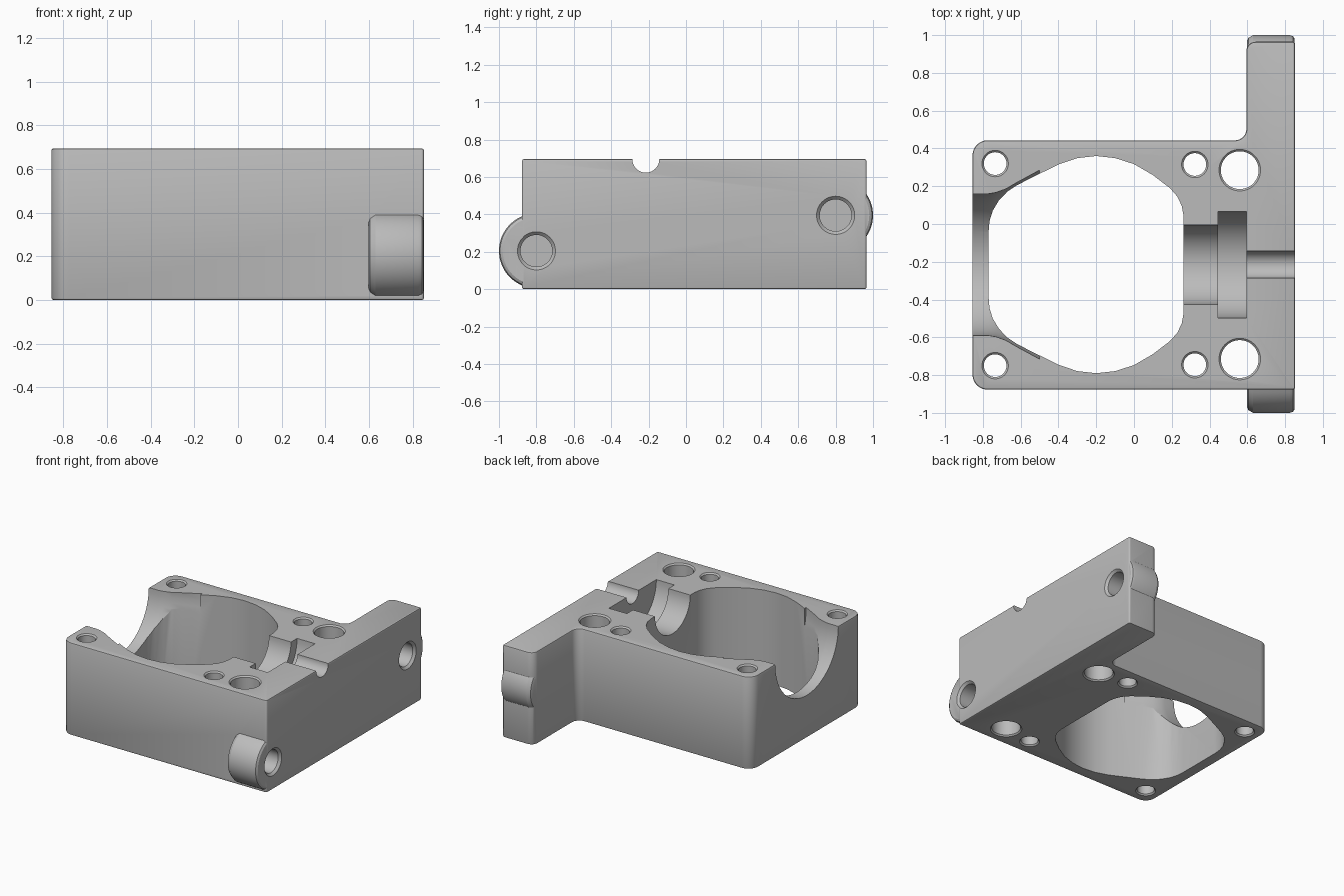
import bpy
import bmesh
from math import cos, sin, pi, radians
from mathutils import Vector, Matrix

if "Cube" in bpy.data.objects:
    bpy.data.objects.remove(bpy.data.objects["Cube"])

grey = bpy.data.materials.new("machined grey")
grey.use_nodes = True
colour = (0.5, 0.5, 0.5, 1)
grey.diffuse_color = colour
grey.node_tree.nodes["Principled BSDF"].inputs["Base Color"].default_value = colour

H = 0.695      # block height
CY = -0.215    # centre line of the cavity and shaft


def finish(name, bm):
    bmesh.ops.recalc_face_normals(bm, faces=bm.faces)
    mesh = bpy.data.meshes.new(name)
    bm.to_mesh(mesh)
    bm.free()
    mesh.materials.append(grey)
    ob = bpy.data.objects.new(name, mesh)
    bpy.context.collection.objects.link(ob)
    return ob


def rounded(corners, steps=8):
    """Fillet each (x, y, radius) right-angled corner of an outline."""
    out = []
    for i, (x, y, r) in enumerate(corners):
        p = Vector((x, y))
        a = (Vector(corners[i - 1][:2]) - p).normalized() * r
        b = (Vector(corners[(i + 1) % len(corners)][:2]) - p).normalized() * r
        for k in range(steps + 1):
            t = k / steps * pi / 2
            out.append(p + a * (1 - sin(t)) + b * (1 - cos(t)))
    return out


def prism(name, outline, z0, z1):
    bm = bmesh.new()
    face = bm.faces.new([bm.verts.new((p[0], p[1], z0)) for p in outline])
    ext = bmesh.ops.extrude_face_region(bm, geom=[face])
    verts = [v for v in ext["geom"] if isinstance(v, bmesh.types.BMVert)]
    bmesh.ops.translate(bm, vec=(0, 0, z1 - z0), verts=verts)
    return finish(name, bm)


def turned(name, profile, origin, along_x=False, n=64):
    """Solid of revolution from (distance, radius) pairs along z or x."""
    bm = bmesh.new()
    rings = [[bm.verts.new((r * cos(2 * pi * i / n), r * sin(2 * pi * i / n), d))
              for i in range(n)] for d, r in profile]
    for lo, hi in zip(rings, rings[1:]):
        for i in range(n):
            j = (i + 1) % n
            bm.faces.new((lo[i], lo[j], hi[j], hi[i]))
    bm.faces.new(rings[0])
    bm.faces.new(rings[-1])
    m = Matrix.Translation(origin)
    if along_x:
        m = m @ Matrix.Rotation(pi / 2, 4, "Y")
    bmesh.ops.transform(bm, matrix=m, verts=bm.verts)
    return finish(name, bm)


def apply(ob, mod):
    bpy.context.view_layer.objects.active = ob
    bpy.ops.object.modifier_apply(modifier=mod.name)


def combine(ob, other, operation):
    mod = ob.modifiers.new("boolean", "BOOLEAN")
    mod.operation = operation
    mod.solver = "EXACT"
    mod.object = other
    apply(ob, mod)
    bpy.data.objects.remove(other)


# Block with side arm, edges lightly broken
body = prism("housing_block", rounded([
    (-0.855, -0.877, 0.08), (0.852, -0.877, 0.012), (0.852, 0.965, 0.012),
    (0.595, 0.965, 0.05), (0.595, 0.443, 0.06), (-0.855, 0.443, 0.08)]), 0, H)
bevel = body.modifiers.new("edges", "BEVEL")
bevel.width = 0.01
bevel.segments = 2
bevel.limit_method = "ANGLE"
bevel.angle_limit = radians(60)
apply(body, bevel)

# Round bosses around the side bolt holes
bosses = [(-0.8, 0.205), (0.8, 0.395)]
for y, z in bosses:
    profile = [(0.597, 0.165), (0.605, 0.185), (0.63, 0.2),
               (0.825, 0.2), (0.842, 0.194), (0.851, 0.18)]
    combine(body, turned("boss", profile, (0, y, z), True), "UNION")

# Main cavity, mirrored about its centre line
half = [(-.77, .17), (-.765, .23), (-.748, .285), (-.715, .34), (-.67, .387),
        (-.62, .42), (-.55, .456), (-.4, .53), (-.3, .564), (-.2, .575),
        (-.1, .564), (0, .532), (.1, .474), (.19, .405), (.23, .36),
        (.253, .31), (.262, .26)]
outline = [(x, CY + h) for x, h in half] + [(x, CY - h) for x, h in reversed(half)]
cutters = [prism("cavity", outline, -0.1, H + 0.1)]

# Flared port in the left wall, stepped shaft seat on the right
cutters.append(turned("port", [(-0.95, 0.375), (-0.77, 0.375), (-0.73, 0.382),
                               (-0.68, 0.4), (-0.62, 0.435), (-0.5, 0.5)],
                      (0, CY, H), True))
for x0, x1, r in [(0.1, 0.5, 0.21), (0.445, 0.595, 0.282), (0.55, 0.95, 0.072)]:
    cutters.append(turned("shaft_seat", [(x0, r), (x1, r)], (0, CY, H), True))

# Vertical through holes with chamfered rims
for x, y, r in [(-0.735, 0.535, 0.06), (0.322, 0.53, 0.06), (0.56, 0.5, 0.1)]:
    for side in (-1, 1):
        rim = [(-0.01, r + 0.02), (0.01, r), (H - 0.01, r), (H + 0.01, r + 0.02)]
        cutters.append(turned("bolt_hole", rim, (x, CY + side * y, 0)))

# Blind side holes in the bosses
for y, z in bosses:
    cutters.append(turned("side_hole", [(0.69, 0.085), (0.835, 0.085), (0.872, 0.122)],
                          (0, y, z), True))

for cutter in cutters:
    combine(body, cutter, "DIFFERENCE")

bpy.ops.object.select_all(action="DESELECT")
body.select_set(True)
bpy.context.view_layer.objects.active = body
bpy.ops.object.shade_smooth_by_angle(angle=radians(30))
